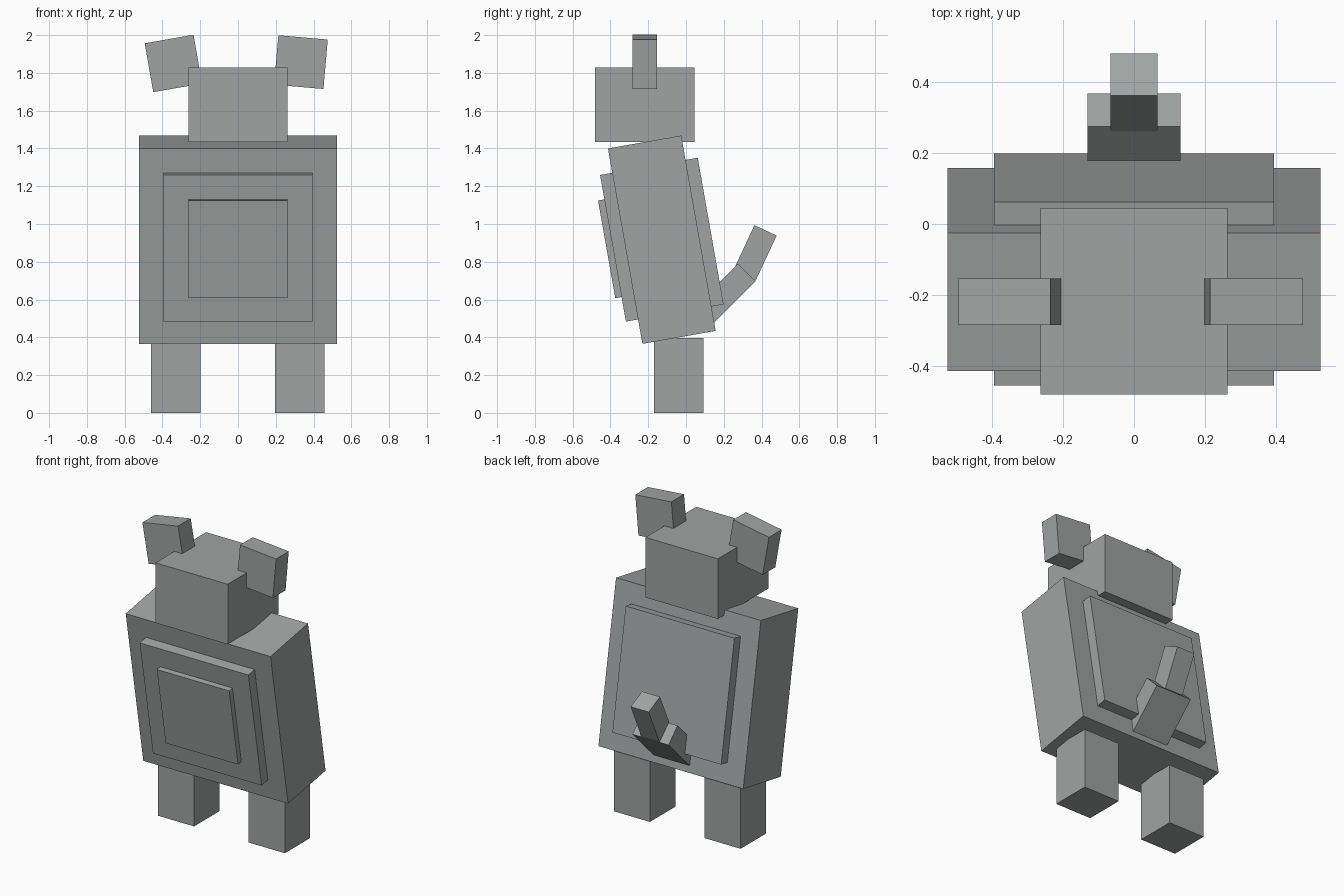
import bpy
from math import radians

if "Cube" in bpy.data.objects:
    bpy.data.objects.remove(bpy.data.objects["Cube"])

grey = bpy.data.materials.new("stone_grey")
grey.diffuse_color = (0.35, 0.37, 0.365, 1)
grey.use_nodes = True
grey.node_tree.nodes["Principled BSDF"].inputs["Base Color"].default_value = grey.diffuse_color


def box(name, size, centre, rot_x=0, rot_y=0):
    """Flat-faced block of a full size, tilted in degrees about its centre."""
    bpy.ops.mesh.primitive_cube_add(size=1, location=centre,
                                    rotation=(radians(rot_x), radians(rot_y), 0))
    ob = bpy.context.object
    ob.name = name
    ob.scale = size
    bpy.ops.object.transform_apply(location=False, rotation=False, scale=True)
    ob.data.materials.append(grey)
    return ob


# Leaning torso, with a raised panel through front and back
TILT = 10
CENTRE = (0, -0.128, 0.917)
box("torso", (1.05, 0.394, 1.05), CENTRE, TILT)
box("chest_and_back_panel", (0.788, 0.525, 0.788), CENTRE, TILT)

# Smaller belly panel on the front only
box("belly_panel", (0.525, 0.13, 0.525), (0, -0.356, 0.877), TILT)

# Head
box("head", (0.525, 0.525, 0.394), (0, -0.218, 1.632))

# Unevenly tilted ears
box("left_ear", (0.2625, 0.131, 0.2625), (-0.342, -0.219, 1.85), 0, -10)
box("right_ear", (0.2625, 0.131, 0.2625), (0.333, -0.219, 1.857), 0, 5)

# Legs
for side, x in (("left", -0.33), ("right", 0.328)):
    box(side + "_leg", (0.2625, 0.2625, 0.396), (x, -0.039, 0.198))

# Tail: wide base and narrow upright tip
box("tail_base", (0.2625, 0.131, 0.37), (0, 0.1905, 0.6125), -45)
box("tail_tip", (0.131, 0.13, 0.2625), (0, 0.3655, 0.847), -25)
